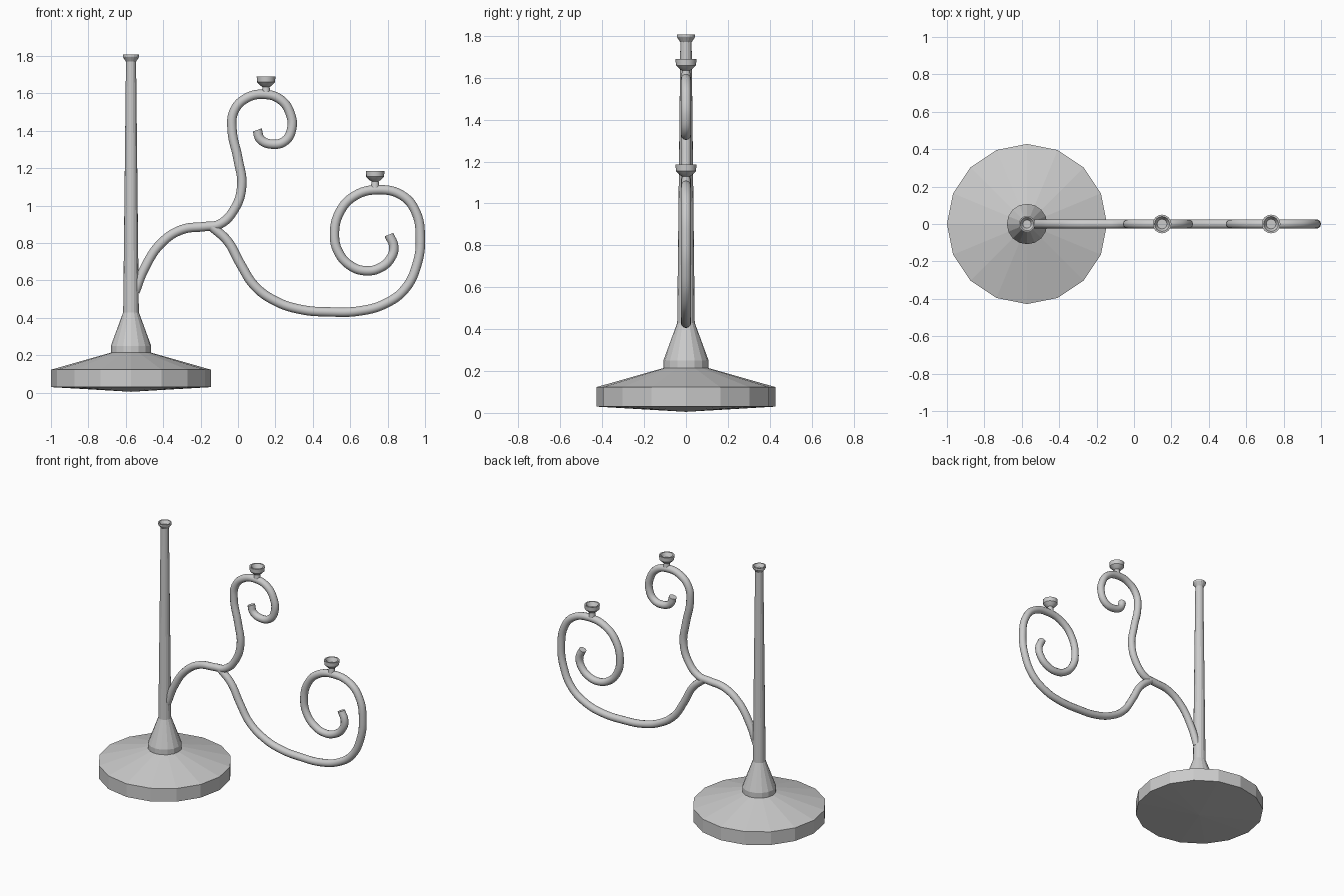
import bpy, bmesh, math

if "Cube" in bpy.data.objects:
    bpy.data.objects.remove(bpy.data.objects["Cube"])


def lathe(name, x, z, profile, sides=16, smooth=False):
    """Revolve (radius, height) points around a vertical axis at x."""
    bm = bmesh.new()
    rings = []
    for r, h in profile:
        if r == 0:
            rings.append([bm.verts.new((x, 0, z + h))])
        else:
            rings.append([bm.verts.new((x + r * math.cos(math.tau * i / sides),
                                        r * math.sin(math.tau * i / sides), z + h))
                          for i in range(sides)])
    for a, b in zip(rings, rings[1:]):
        for i in range(sides):
            j = (i + 1) % sides
            quad = [a[i % len(a)], a[j % len(a)], b[j % len(b)], b[i % len(b)]]
            bm.faces.new(list(dict.fromkeys(quad)))
    bmesh.ops.recalc_face_normals(bm, faces=bm.faces)
    mesh = bpy.data.meshes.new(name)
    bm.to_mesh(mesh)
    bm.free()
    ob = bpy.data.objects.new(name, mesh)
    bpy.context.collection.objects.link(ob)
    if smooth:
        select(ob)
        bpy.ops.object.shade_smooth_by_angle(angle=math.radians(30))
    return ob


def select(ob):
    bpy.ops.object.select_all(action='DESELECT')
    ob.select_set(True)
    bpy.context.view_layer.objects.active = ob


def tube(name, points, radius=0.025):
    """Round bar following (x, z) points in the y = 0 plane."""
    curve = bpy.data.curves.new(name, 'CURVE')
    curve.dimensions = '3D'
    curve.bevel_depth = radius
    curve.bevel_resolution = 4
    curve.resolution_u = 6
    curve.use_fill_caps = True
    spline = curve.splines.new('BEZIER')
    spline.bezier_points.add(len(points) - 1)
    for bp, (x, z) in zip(spline.bezier_points, points):
        bp.co = (x, 0, z)
        bp.handle_left_type = bp.handle_right_type = 'AUTO'
    ob = bpy.data.objects.new(name, curve)
    bpy.context.collection.objects.link(ob)
    select(ob)
    bpy.ops.object.convert(target='MESH')
    bpy.ops.object.shade_smooth_by_angle(angle=math.radians(40))
    bpy.context.object.name = name


POLE_X = -0.572

# Weighted base with shallow conical top and underside
lathe("base", POLE_X, 0, [(0, 0.005), (0.428, 0.03), (0.428, 0.123),
                          (0.108, 0.214), (0, 0.214)])

# Collar that flares into the pole
lathe("collar", POLE_X, 0, [(0, 0.205), (0.108, 0.205), (0.108, 0.25),
                            (0.042, 0.43), (0, 0.43)])

# Tapered pole with a small dished tip
lathe("pole", POLE_X, 0, [(0, 0.42), (0.042, 0.42), (0.027, 1.77), (0.044, 1.795),
                          (0.044, 1.807), (0.036, 1.807), (0.022, 1.785), (0, 1.785)])

# Stem and upper scroll in one bar
tube("upper_scroll", [
    (-0.55, 0.54), (-0.50, 0.665), (-0.41, 0.80), (-0.30, 0.872), (-0.18, 0.888),
    (-0.10, 0.90), (-0.02, 0.98), (0.02, 1.105), (0.0, 1.25), (-0.032, 1.41),
    (-0.02, 1.508), (0.045, 1.575), (0.14, 1.595), (0.23, 1.565), (0.28, 1.49),
    (0.287, 1.41), (0.25, 1.345), (0.18, 1.329), (0.12, 1.355), (0.103, 1.405)])

# Lower scroll branching from the stem
tube("lower_scroll", [
    (-0.14, 0.888), (-0.055, 0.81), (0.015, 0.685), (0.09, 0.57), (0.20, 0.49),
    (0.335, 0.445), (0.49, 0.432), (0.65, 0.437), (0.785, 0.475), (0.893, 0.555),
    (0.958, 0.69), (0.975, 0.825), (0.95, 0.968), (0.877, 1.055), (0.745, 1.085),
    (0.625, 1.053), (0.545, 0.968), (0.516, 0.84), (0.538, 0.75), (0.60, 0.68),
    (0.68, 0.652), (0.76, 0.668), (0.818, 0.722), (0.833, 0.78), (0.807, 0.845)])

# Small cups on top of both scrolls
CUP = [(0, -0.10), (0.024, -0.10), (0.019, -0.055), (0.028, -0.05), (0.048, -0.03),
       (0.05, 0), (0.04, 0), (0.026, -0.028), (0, -0.028)]
lathe("upper_cup", 0.15, 1.69, CUP, smooth=True)
lathe("lower_cup", 0.733, 1.185, CUP, smooth=True)
